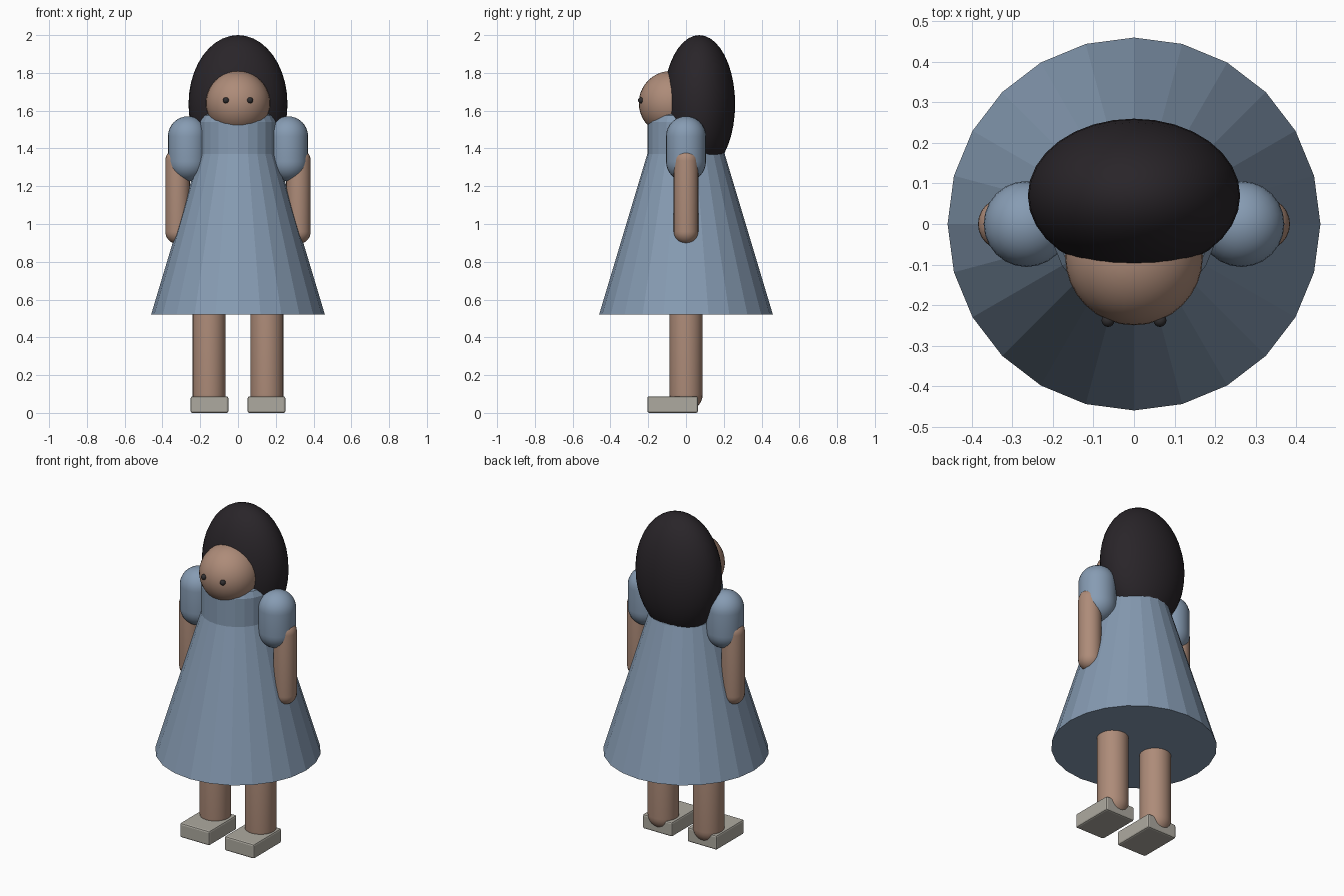
import bpy, bmesh, math
from mathutils import Matrix

if "Cube" in bpy.data.objects:
    bpy.data.objects.remove(bpy.data.objects["Cube"])


def material(name, rgb):
    m = bpy.data.materials.new(name)
    m.diffuse_color = (*rgb, 1)
    m.use_nodes = True
    m.node_tree.nodes["Principled BSDF"].inputs["Base Color"].default_value = m.diffuse_color
    return m


CLOTH = material("blue_cloth", (0.24, 0.33, 0.45))
SKIN = material("skin", (0.42, 0.26, 0.19))
HAIR = material("dark_hair", (0.022, 0.018, 0.022))
EYE = material("eye_dark", (0.03, 0.028, 0.03))
SHOE = material("pale_leather", (0.42, 0.40, 0.35))


def finish(name, bm, mat, smooth=True):
    bmesh.ops.recalc_face_normals(bm, faces=bm.faces)
    me = bpy.data.meshes.new(name)
    bm.to_mesh(me)
    bm.free()
    me.materials.append(mat)
    for p in me.polygons:
        p.use_smooth = smooth
    ob = bpy.data.objects.new(name, me)
    bpy.context.collection.objects.link(ob)
    return ob


def revolve(name, profile, mat, centre=(0, 0), sides=24, smooth=True):
    """Turn an (r, z) profile around a vertical axis."""
    bm = bmesh.new()
    vs = [bm.verts.new((r, 0, z)) for r, z in profile]
    es = [bm.edges.new(pair) for pair in zip(vs, vs[1:])]
    bmesh.ops.spin(bm, geom=vs + es, cent=(0, 0, 0), axis=(0, 0, 1),
                   angle=2 * math.pi, steps=sides)
    bmesh.ops.remove_doubles(bm, verts=bm.verts, dist=1e-5)
    bmesh.ops.translate(bm, verts=bm.verts, vec=(*centre, 0))
    return finish(name, bm, mat, smooth)


def capsule(name, centre, radius, z0, z1, mat):
    arc = [i * math.pi / 16 for i in range(9)]
    low = [(radius * math.sin(a), z0 + radius * (1 - math.cos(a))) for a in arc]
    high = [(radius * math.cos(a), z1 - radius * (1 - math.sin(a))) for a in arc]
    return revolve(name, low + high, mat, centre)


def ellipsoid(name, centre, radii, mat, u=32, v=20):
    bm = bmesh.new()
    bmesh.ops.create_uvsphere(
        bm, u_segments=u, v_segments=v, radius=1,
        matrix=Matrix.Translation(centre) @ Matrix.Diagonal((*radii, 1)))
    return finish(name, bm, mat)


# Dress: flared skirt and rounded bodice, faceted in 24 sides
revolve("dress", [(0, 0.52), (0.46, 0.52), (0.205, 1.37), (0.205, 1.54),
                  (0.19, 1.575), (0.155, 1.595), (0, 1.60)],
        CLOTH, smooth=False)

# Head and long hair
ellipsoid("head", (0, -0.08, 1.64), (0.17, 0.17, 0.17), SKIN)
ellipsoid("hair", (0, 0.07, 1.635), (0.262, 0.19, 0.365), HAIR)

# Paired parts
for side, s in (("left", 1), ("right", -1)):
    ellipsoid(f"{side}_eye", (s * 0.064, -0.238, 1.655), (0.016,) * 3, EYE, 16, 10)
    capsule(f"{side}_sleeve", (s * 0.265, 0), 0.106, 1.225, 1.57, CLOTH)
    capsule(f"{side}_arm", (s * 0.32, 0), 0.065, 0.895, 1.40, SKIN)
    capsule(f"{side}_leg", (s * 0.153, 0), 0.088, 0.01, 0.66, SKIN)

    # Block shoe with softened edges
    bm = bmesh.new()
    bmesh.ops.create_cube(
        bm, size=1, matrix=Matrix.Translation((s * 0.151, -0.071, 0.044))
        @ Matrix.Diagonal((0.20, 0.268, 0.088, 1)))
    bmesh.ops.bevel(bm, geom=bm.edges[:], offset=0.01, segments=2,
                    profile=0.5, affect='EDGES')
    finish(f"{side}_shoe", bm, SHOE, smooth=False)
